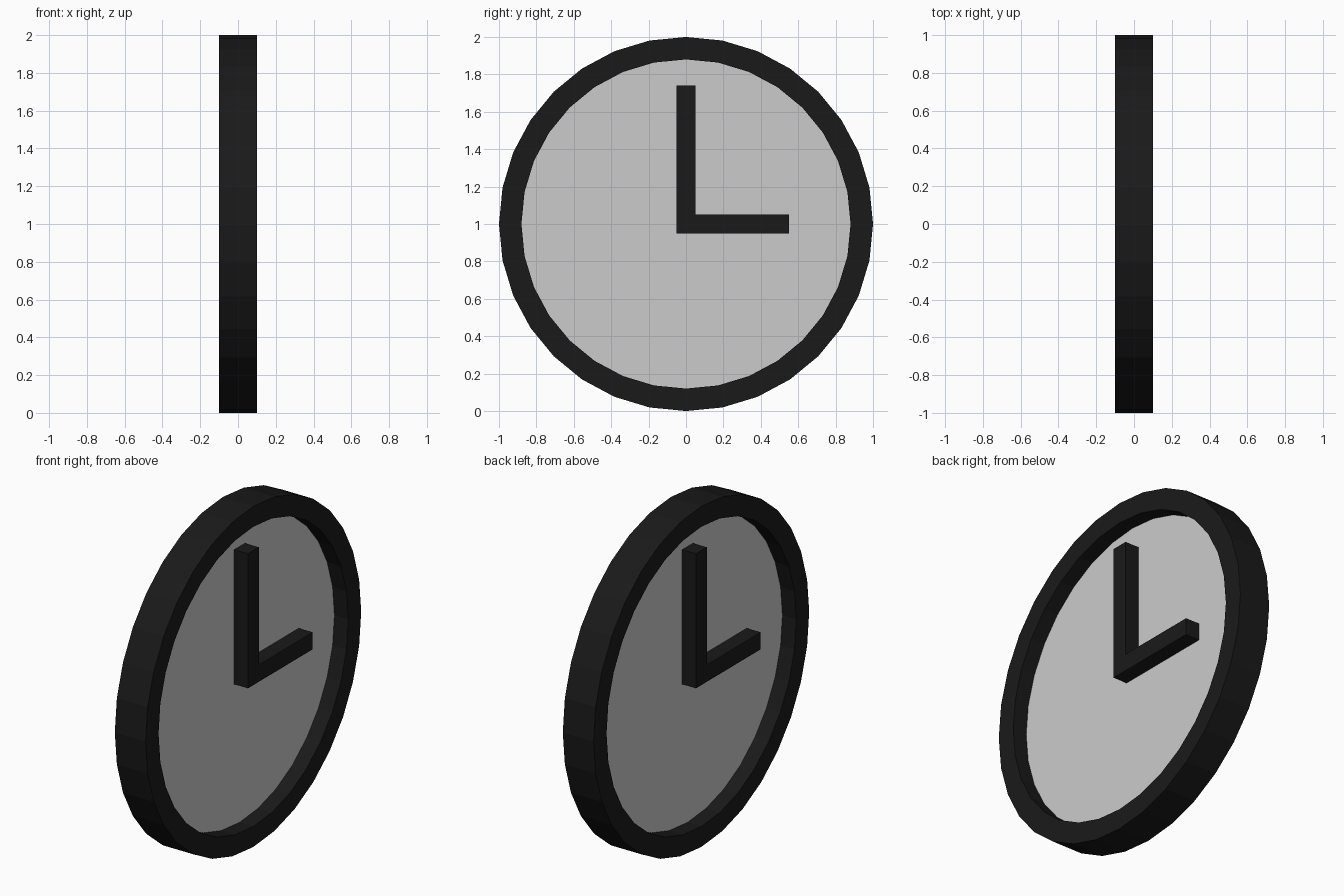
import bpy, bmesh, math
from mathutils import Matrix

if "Cube" in bpy.data.objects:
    bpy.data.objects.remove(bpy.data.objects["Cube"])

SIDES = 32
R_OUT, R_IN = 1.0, 0.88
HALF = 0.1          # half depth of the rim
FACE = 0.01         # half thickness of the dial

black = bpy.data.materials.new("black")
black.diffuse_color = (0.01, 0.01, 0.01, 1)
black.use_nodes = True
black.node_tree.nodes["Principled BSDF"].inputs["Base Color"].default_value = black.diffuse_color


def finish(name, bm, mat=None):
    bmesh.ops.recalc_face_normals(bm, faces=bm.faces[:])
    mesh = bpy.data.meshes.new(name)
    bm.to_mesh(mesh)
    bm.free()
    if mat:
        mesh.materials.append(mat)
    ob = bpy.data.objects.new(name, mesh)
    bpy.context.collection.objects.link(ob)
    return ob


# Rim: rectangular section swept round the x axis
bm = bmesh.new()
section = [(-HALF, R_OUT), (HALF, R_OUT), (HALF, R_IN), (-HALF, R_IN)]
rings = []
for i in range(SIDES):
    a = 2 * math.pi * i / SIDES
    rings.append([bm.verts.new((x, r * math.cos(a), 1 + r * math.sin(a)))
                  for x, r in section])
for i in range(SIDES):
    p, q = rings[i], rings[(i + 1) % SIDES]
    for j in range(4):
        k = (j + 1) % 4
        bm.faces.new((p[j], p[k], q[k], q[j]))
finish("rim", bm, black)

# Dial: thin disc set deep inside the rim, seen from both sides
bm = bmesh.new()
for s in (-FACE, FACE):
    ring = [bm.verts.new((s, R_IN * math.cos(2 * math.pi * i / SIDES),
                          1 + R_IN * math.sin(2 * math.pi * i / SIDES)))
            for i in range(SIDES)]
    bm.faces.new(ring)
    if s < 0:
        back = ring
for i in range(SIDES):
    k = (i + 1) % SIDES
    bm.faces.new((back[i], back[k], ring[k], ring[i]))
finish("dial", bm)

# Hands: one L-shaped pair per side, the back pair turned half round z
outline = [(-0.05, 0.95), (0.55, 0.95), (0.55, 1.05),
           (0.05, 1.05), (0.05, 1.74), (-0.05, 1.74)]
for name, turn in (("right_hands", 0), ("left_hands", math.pi)):
    bm = bmesh.new()
    base = bm.faces.new([bm.verts.new((FACE, y, z)) for y, z in outline])
    ext = bmesh.ops.extrude_face_region(bm, geom=[base], use_keep_orig=True)
    top = [v for v in ext["geom"] if isinstance(v, bmesh.types.BMVert)]
    bmesh.ops.translate(bm, verts=top, vec=(HALF - FACE, 0, 0))
    bmesh.ops.transform(bm, matrix=Matrix.Rotation(turn, 4, 'Z'), verts=bm.verts[:])
    finish(name, bm, black)
